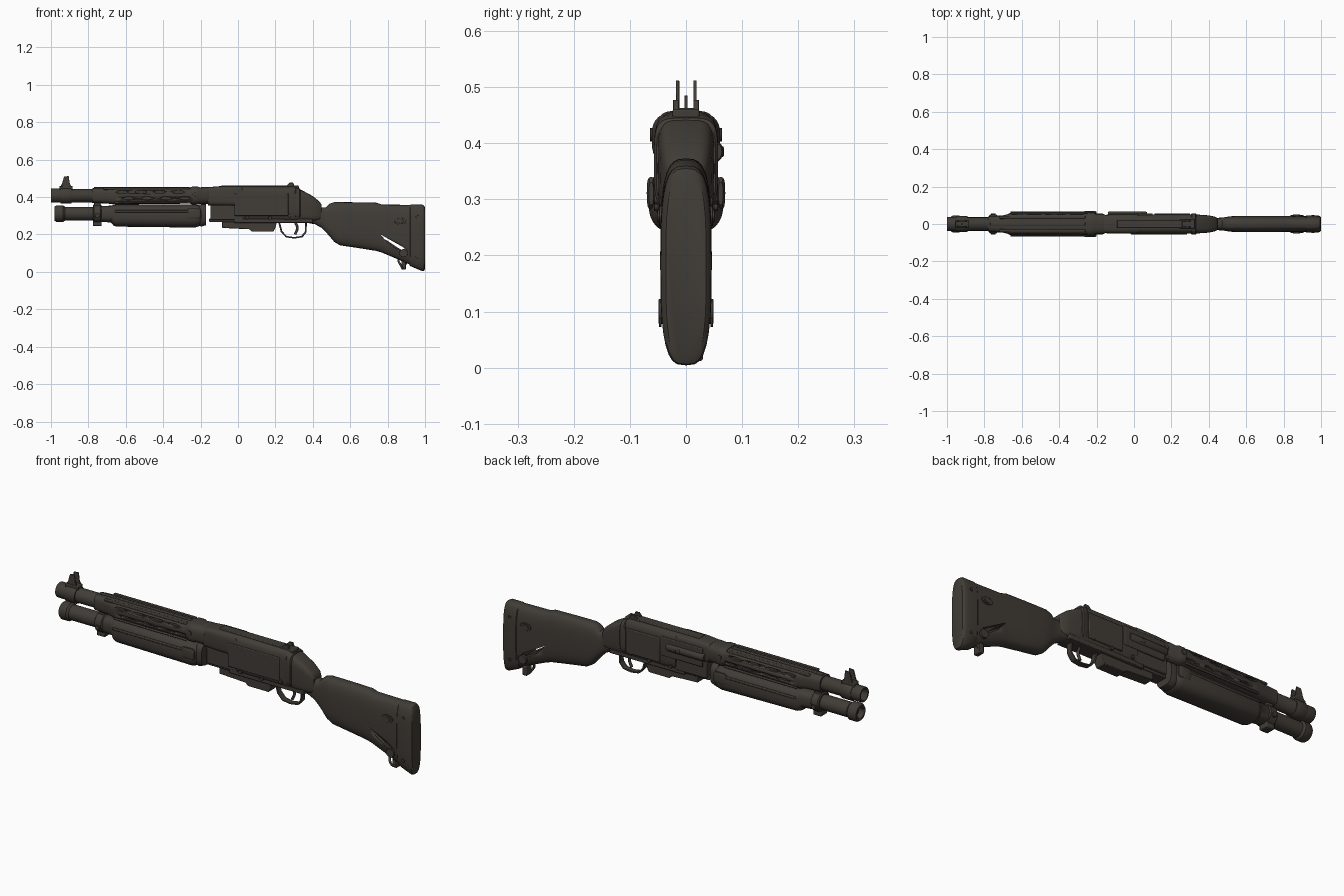
import bpy, bmesh, math
from mathutils import Vector

cube = bpy.data.objects.get("Cube")
if cube:
    bpy.data.objects.remove(cube, do_unlink=True)

metal = bpy.data.materials.new("dark_gunmetal")
metal.use_nodes = True
COLOUR = (0.052, 0.045, 0.037, 1)
metal.diffuse_color = COLOUR
metal.node_tree.nodes["Principled BSDF"].inputs["Base Color"].default_value = COLOUR


def finish(bm, name, bevel=0, angle=35):
    bmesh.ops.recalc_face_normals(bm, faces=bm.faces)
    me = bpy.data.meshes.new(name)
    bm.to_mesh(me)
    bm.free()
    me.materials.append(metal)
    ob = bpy.data.objects.new(name, me)
    bpy.context.collection.objects.link(ob)
    if bevel:
        m = ob.modifiers.new("bevel", 'BEVEL')
        m.width, m.segments, m.limit_method = bevel, 2, 'ANGLE'
    bpy.ops.object.select_all(action='DESELECT')
    ob.select_set(True)
    bpy.context.view_layer.objects.active = ob
    bpy.ops.object.shade_smooth_by_angle(angle=math.radians(angle))
    return ob


def loft(name, sections, power=2.0, n=32, y=0, hollow=None):
    """Rounded sections (x, bottom, top, half width) joined along x."""
    bm = bmesh.new()
    rings = []
    for x, lo, hi, hw in sections:
        ring = []
        for i in range(n):
            a = math.tau * i / n
            c, s = math.cos(a), math.sin(a)
            py = math.copysign(abs(c) ** (2 / power), c) * hw
            pz = math.copysign(abs(s) ** (2 / power), s) * (hi - lo) / 2
            ring.append(bm.verts.new((x, y + py, (lo + hi) / 2 + pz)))
        rings.append(ring)
    for a, b in zip(rings, rings[1:]):
        for i in range(n):
            bm.faces.new((a[i], a[(i + 1) % n], b[(i + 1) % n], b[i]))
    bm.faces.new(rings[0])
    bm.faces.new(rings[-1])
    return finish(bm, name)


def tube(name, z, profile, y=0, n=32):
    """Lathed round part; profile holds (x, radius)."""
    return loft(name, [(x, z - r, z + r, r) for x, r in profile], 2, n, y)


def plate(name, points, y0, y1, bevel=0.003):
    """Side outline of (x, z) points extruded from y0 to y1."""
    bm = bmesh.new()
    face = bm.faces.new([bm.verts.new((x, y0, z)) for x, z in points])
    out = bmesh.ops.extrude_face_region(bm, geom=[face])
    bmesh.ops.translate(bm, vec=(0, y1 - y0, 0),
                        verts=[v for v in out["geom"] if isinstance(v, bmesh.types.BMVert)])
    return finish(bm, name, bevel)


def box(name, x0, x1, z0, z1, y0, y1, bevel=0.004):
    return plate(name, [(x0, z0), (x1, z0), (x1, z1), (x0, z1)], y0, y1, bevel)


def button(name, x, z, r, y, depth, stretch=1, n=16):
    pts = [(x + stretch * r * math.cos(math.tau * i / n),
            z + r * math.sin(math.tau * i / n)) for i in range(n)]
    return plate(name, pts, y - depth, y + depth, 0.001)


def wire(name, points, radius, cyclic=False):
    cu = bpy.data.curves.new(name, 'CURVE')
    cu.dimensions, cu.bevel_depth, cu.bevel_resolution = '3D', radius, 2
    sp = cu.splines.new('BEZIER')
    sp.bezier_points.add(len(points) - 1)
    for p, co in zip(sp.bezier_points, points):
        p.co = co
        p.handle_left_type = p.handle_right_type = 'AUTO'
    sp.use_cyclic_u = cyclic
    cu.materials.append(metal)
    ob = bpy.data.objects.new(name, cu)
    bpy.context.collection.objects.link(ob)
    return ob


def cut(target, cutter):
    m = target.modifiers.new("cut", 'BOOLEAN')
    m.object, m.operation, m.solver = cutter, 'DIFFERENCE', 'EXACT'
    cutter.hide_render = True
    cutter.hide_set(True)


# Barrel and magazine tube, each with an open mouth
barrel = tube("barrel", 0.408, [(-1, .036), (-.995, .038), (-.93, .038), (-.925, .036), (-.2, .036)])
cut(barrel, tube("barrel_bore", 0.408, [(-1.02, .028), (-.9, .028)]))
magazine = tube("magazine_tube", 0.311, [(-.98, .038), (-.97, .045), (-.935, .045), (-.925, .037), (-.2, .037)])
cut(magazine, tube("magazine_bore", 0.311, [(-1, .027), (-.95, .027)]))
tube("barrel_band", 0.408, [(-.95, .041), (-.945, .043), (-.895, .043), (-.89, .041)])

# Front sight with two wings
for y in (-.015, .016):
    plate("front_sight_wing", [(-.955, .44), (-.94, .475), (-.93, .51), (-.905, .512),
                               (-.9, .475), (-.885, .44)], y - .003, y + .003, .001)
box("front_sight_base", -.955, -.885, .435, .46, -.02, .02)
box("front_sight_post", -.925, -.915, .45, .485, -.003, .003, .001)

# Clamp joining barrel and magazine
tube("magazine_clamp", 0.311, [(-.775, .044), (-.77, .05), (-.735, .05), (-.73, .044)])
box("clamp_lug", -.77, -.735, .25, .39, -.022, .022)
box("sling_lug", -.775, -.73, .245, .275, -.025, .025)
button("clamp_screw", -.752, .30, .012, 0, .056)

# Ventilated heat shield
shield = loft("heat_shield", [(-.78, .368, .447, .041), (-.70, .366, .45, .046),
                             (-.66, .36, .45, .056), (-.25, .365, .45, .056)], 3.2)
for side in (-1, 1):
    for row, z in enumerate((.427, .393)):
        for i in range(4):
            x = -.62 + i * .1 + row * .035
            cut(shield, button("shield_slot", x, z, .008, side * .06, .017, 4))
    box("shield_edge_rib", -.72, -.26, .439, .451, side * .036 - .008, side * .036 + .008)
    box("shield_lower_rib", -.66, -.25, .366, .376, side * .051 - .006, side * .051 + .006)
box("shield_top_rib", -.77, -.26, .44, .455, -.009, .009)

# Pump handle
loft("pump_handle", [(-.735, .268, .352, .042), (-.68, .264, .354, .047), (-.665, .247, .358, .059),
                     (-.65, .242, .36, .064), (-.23, .237, .36, .067), (-.21, .243, .357, .064),
                     (-.195, .255, .35, .052)], 2.7)
for side in (-1, 1):
    box("pump_rib", -.66, -.22, .318, .33, side * .063 - .005, side * .063 + .005)
    loft("pump_latch", [(-.27, .288, .335, .004), (-.26, .282, .34, .008), (-.21, .282, .34, .008),
                        (-.2, .29, .33, .004)], 3, 16, side * .062)

# Rear shield collar
loft("rear_collar", [(-.255, .365, .452, .054), (-.245, .36, .456, .061), (-.215, .36, .456, .061),
                     (-.205, .362, .452, .055), (-.165, .362, .455, .055), (-.155, .368, .45, .05)], 3.2)
loft("lower_collar", [(-.205, .245, .36, .05), (-.195, .242, .362, .053), (-.17, .25, .362, .05)], 3)
for side in (-1, 1):
    button("collar_screw", -.23, .415, .012, side * .06, .004)

# Receiver with sloping tail
loft("receiver", [(-.16, .355, .453, .049), (-.1, .352, .458, .051), (.02, .35, .458, .052),
                  (.024, .272, .458, .052), (.30, .27, .456, .052), (.345, .27, .435, .05),
                  (.40, .27, .405, .046), (.437, .275, .375, .038), (.447, .285, .36, .03)], 4.5)
box("receiver_lower_block", -.148, .03, .278, .358, -.042, .046)
box("carrier_front", -.155, .03, .267, .285, -.035, .035)
plate("loading_plate", [(-.085, .235), (.06, .228), (.075, .215), (.19, .215), (.2, .235),
                        (.21, .275), (-.085, .275)], -.028, .028)
box("frame_rail", -.02, .4, .262, .285, -.043, .043)
loft("receiver_rear_band", [(.305, .285, .445, .054), (.31, .28, .452, .057),
                            (.33, .28, .445, .057), (.335, .285, .435, .053)], 4.5)
box("side_plate", -.02, .27, .3, .42, -.055, -.045)
box("ejection_frame", -.13, .1, .335, .43, .045, .056)
tube("bolt", .385, [(-.14, .018), (-.13, .021), (.06, .021), (.07, .018)], .046, 20)
box("bolt_handle", -.01, .015, .375, .395, .05, .068)
box("right_side_plate", .11, .3, .295, .42, .045, .057)
for side in (-1, 1):
    for x, z in ((.05, .29), (.17, .288), (.275, .3)):
        button("receiver_pin", x, z, .009, side * .053, .004)

# Top rail and rear sight
box("top_rail", -.09, .26, .45, .463, -.022, .022)
for y in (-.018, .018):
    plate("rear_sight_ear", [(.25, .45), (.275, .477), (.295, .477), (.305, .45), (.33, .435)],
          y - .005, y + .005, .001)
box("rear_sight_base", .245, .325, .44, .461, -.024, .024)

# Trigger and guard
guard = [(.215, .265), (.228, .215), (.255, .185), (.3, .178), (.345, .185), (.367, .212), (.368, .265)]
bm = bmesh.new()
mid = Vector((.295, .24))
rows = []
for x, z in guard:
    inner = Vector((x, z)).lerp(mid, .13)
    rows.append([bm.verts.new(p) for p in ((x, -.014, z), (x, .014, z),
                 (inner.x, .014, inner.y), (inner.x, -.014, inner.y))])
for a, b in zip(rows, rows[1:]):
    for i in range(4):
        bm.faces.new((a[i], a[(i + 1) % 4], b[(i + 1) % 4], b[i]))
bm.faces.new(rows[0])
bm.faces.new(rows[-1])
finish(bm, "trigger_guard", .002, 50)
wire("trigger", [(.305, 0, .268), (.317, 0, .235), (.305, 0, .2)], .007)

# Stock
stock = loft("stock", [(.37, .262, .37, .034), (.41, .255, .36, .034), (.445, .237, .345, .033),
                       (.47, .212, .345, .034), (.49, .19, .365, .037), (.515, .16, .373, .041),
                       (.545, .142, .373, .043), (.64, .128, .372, .044), (.74, .112, .37, .044),
                       (.77, .103, .36, .044), (.86, .065, .359, .044), (.93, .034, .358, .044)], 3)
cut(stock, plate("stock_slot", [(.762, .2), (.89, .128), (.885, .098), (.80, .155)], -.1, .1, 0))
loft("butt_pad", [(.918, .035, .357, .042), (.923, .03, .36, .046), (.965, .012, .36, .046),
                  (.985, .004, .36, .045), (.995, .006, .355, .042), (1, .015, .345, .036)], 3.2)

# Stock fittings
for side in (-1, 1):
    button("sling_socket", .868, .27, .018, side * .043, .005, 1.7)
    button("sling_socket_cap", .868, .27, .011, side * .046, .005, 1.7)
    for z in (.295, .08):
        button("butt_screw", .958, z, .008, side * .046, .002)
    button("swivel_pivot", .885, .1, .022, side * .042, .007)
plate("slot_strut", [(.775, .17), (.785, .175), (.9, .1), (.89, .085)], -.035, .035)
wire("sling_swivel", [(.862, 0, .07), (.87, -.02, .035), (.885, 0, .018), (.893, .02, .035), (.9, 0, .07)], .006, True)
box("swivel_foot", .873, .897, .012, .06, -.012, .03)
